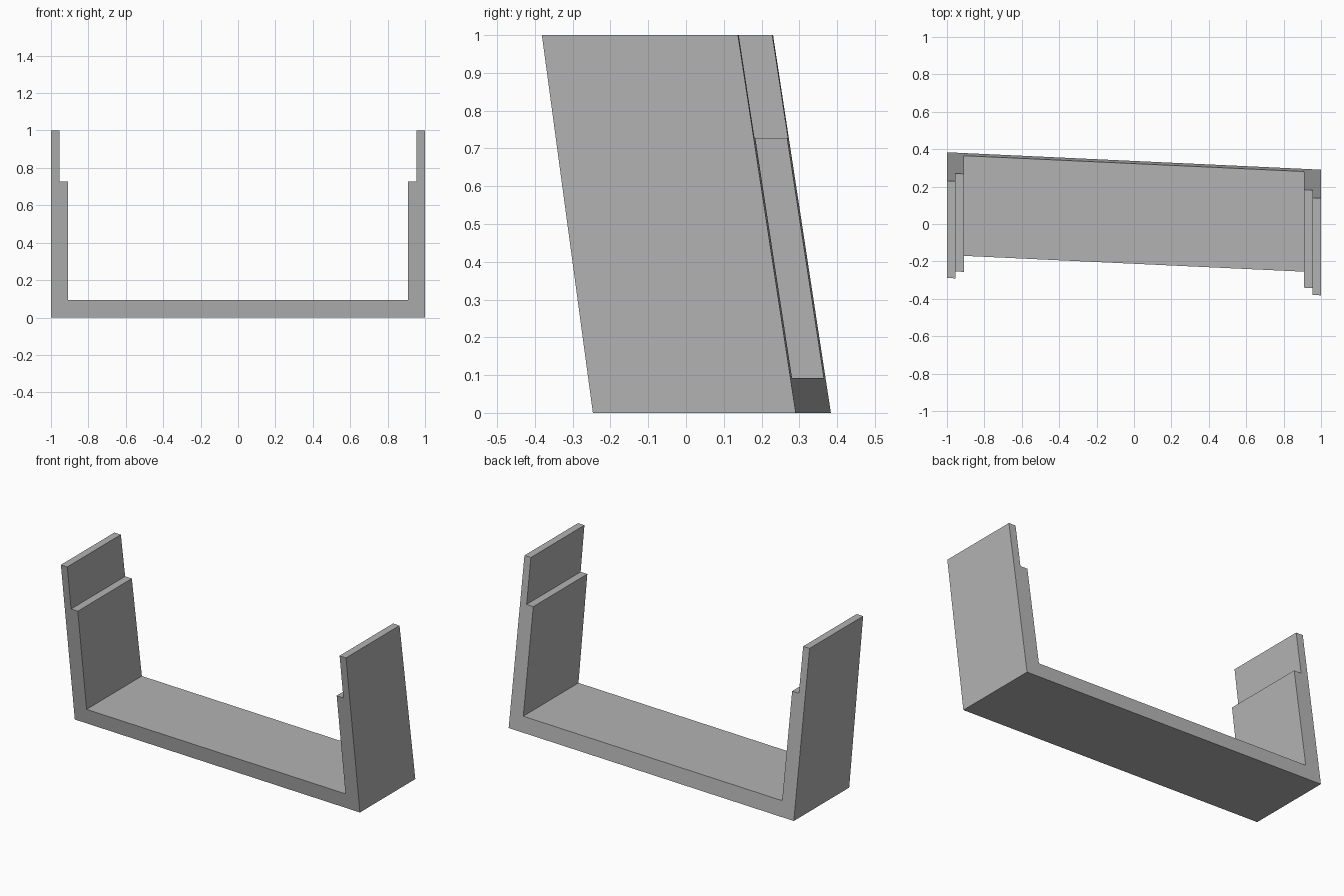
import bpy
import bmesh

if "Cube" in bpy.data.objects:
    bpy.data.objects.remove(bpy.data.objects["Cube"])

grey = bpy.data.materials.new("plain grey")
grey.diffuse_color = (0.45, 0.45, 0.45, 1)
grey.use_nodes = True
grey.node_tree.nodes["Principled BSDF"].inputs["Base Color"].default_value = grey.diffuse_color

# Right half of the stepped channel profile (x, z), mirrored for the left half
right = [(1, 0), (1, 1), (0.955, 1), (0.955, 0.728), (0.908, 0.728), (0.908, 0.093)]
profile = right + [(-x, z) for x, z in reversed(right)]


# Slanted planes that end the channel at the front and back
def front_y(x, z):
    return -0.2 - 0.0465 * x - 0.135 * z


def back_y(x, z):
    return 0.337 - 0.0465 * x - 0.153 * z


# Stepped channel: profile swept between the two slanted ends
bm = bmesh.new()
front = [bm.verts.new((x, front_y(x, z), z)) for x, z in profile]
back = [bm.verts.new((x, back_y(x, z), z)) for x, z in profile]
bm.faces.new(front)
bm.faces.new(back[::-1])
for i in range(len(profile)):
    j = (i + 1) % len(profile)
    bm.faces.new((front[i], front[j], back[j], back[i]))
bmesh.ops.recalc_face_normals(bm, faces=bm.faces)

mesh = bpy.data.meshes.new("stepped_channel")
bm.to_mesh(mesh)
bm.free()
mesh.materials.append(grey)
channel = bpy.data.objects.new("stepped_channel", mesh)
bpy.context.collection.objects.link(channel)
